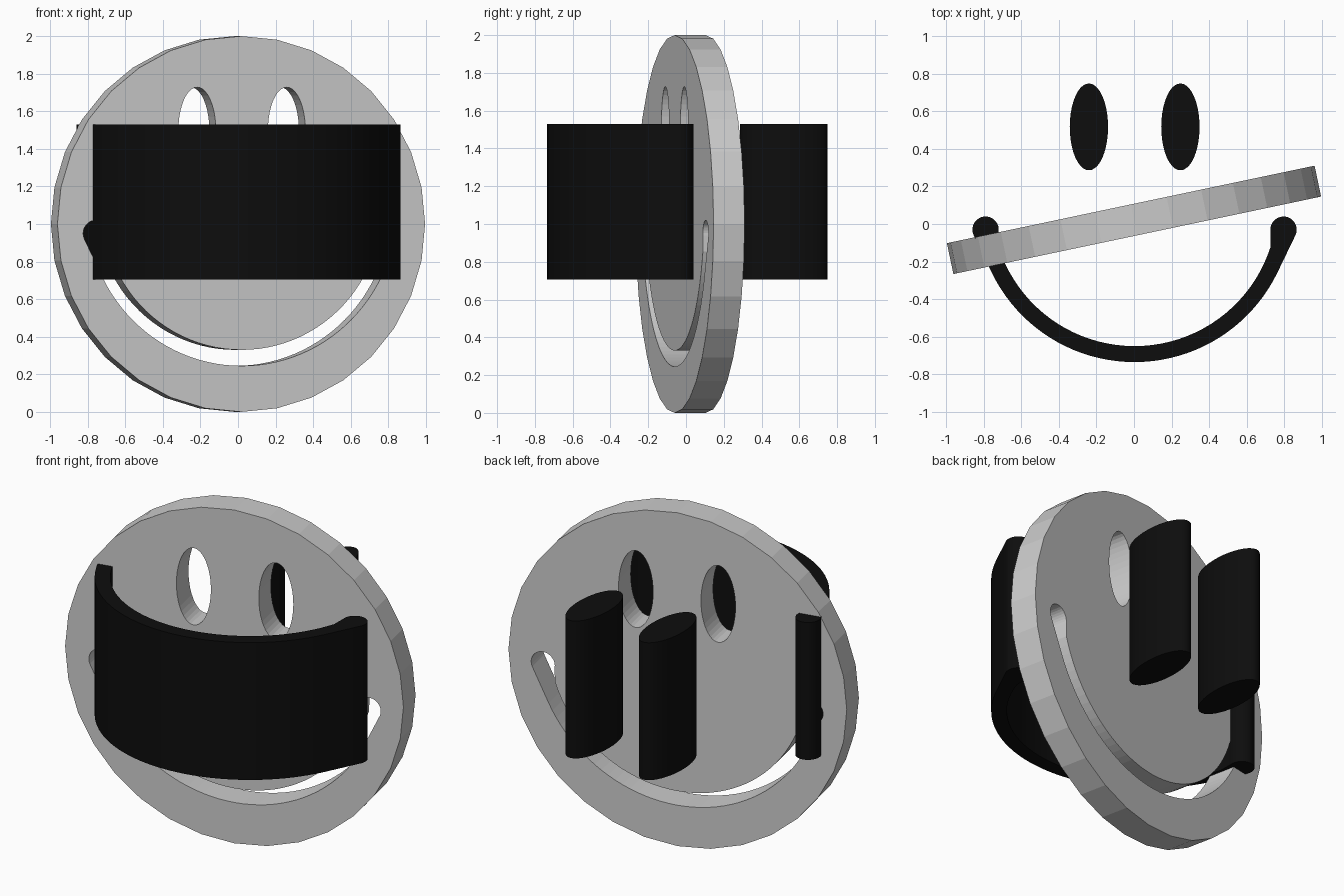
import bpy
import bmesh
from math import cos, sin, radians

if "Cube" in bpy.data.objects:
    bpy.data.objects.remove(bpy.data.objects["Cube"])


def arc(cx, cy, rx, ry, a0, a1, n):
    """n + 1 points along an elliptical arc, angles in degrees."""
    pts = []
    for i in range(n + 1):
        a = radians(a0 + (a1 - a0) * i / n)
        pts.append((cx + rx * cos(a), cy + ry * sin(a)))
    return pts


def ellipse(cx, cy, rx, ry, n):
    return arc(cx, cy, rx, ry, 90, 450, n)[:-1]


def shifted(pts, dx, dy):
    return [(x + dx, y + dy) for x, y in pts]


def extrude_outline(name, outlines, half_depth, loc, rot=(0, 0, 0), mat=None):
    """Fill closed outlines (inner ones become holes) and extrude them."""
    cu = bpy.data.curves.new(name + "_profile", 'CURVE')
    cu.dimensions = '2D'
    cu.fill_mode = 'BOTH'
    cu.extrude = half_depth
    for pts in outlines:
        s = cu.splines.new('POLY')
        s.points.add(len(pts) - 1)
        for p, (x, y) in zip(s.points, pts):
            p.co = (x, y, 0, 1)
        s.use_cyclic_u = True
    tmp = bpy.data.objects.new(name + "_tmp", cu)
    bpy.context.collection.objects.link(tmp)
    mesh = bpy.data.meshes.new_from_object(tmp)
    bpy.data.objects.remove(tmp)
    bm = bmesh.new()
    bm.from_mesh(mesh)
    bmesh.ops.remove_doubles(bm, verts=bm.verts, dist=1e-5)
    bmesh.ops.recalc_face_normals(bm, faces=bm.faces)
    for f in bm.faces:
        f.smooth = False
    bm.to_mesh(mesh)
    bm.free()
    mesh.name = name
    mesh.materials.clear()
    if mat:
        mesh.materials.append(mat)
    ob = bpy.data.objects.new(name, mesh)
    ob.location = loc
    ob.rotation_euler = rot
    bpy.context.collection.objects.link(ob)
    return ob


black = bpy.data.materials.new("black")
black.diffuse_color = (0.004, 0.004, 0.004, 1)
black.use_nodes = True
black.node_tree.nodes["Principled BSDF"].inputs["Base Color"].default_value = black.diffuse_color

# Shared profiles: two oval eyes and a smile with rounded, thicker ends
left_eye = ellipse(-0.24, 0.517, 0.102, 0.231, 40)
right_eye = ellipse(0.247, 0.517, 0.102, 0.231, 40)
right_tip = arc(0.793, -0.03, 0.07, 0.07, -25, 190, 18)
left_tip = [(-x, y) for x, y in reversed(right_tip)]
smile = (arc(0, 0.11, 0.845, 0.845, -154, -26, 40) + right_tip
         + arc(0, 0.11, 0.76, 0.76, -18, -162, 40) + left_tip)
smile = shifted(smile, 0.003, 0)

# Upright face disc, turned a little, with the features cut through
features = [shifted(p, 0, -0.02) for p in (left_eye, right_eye, smile)]
extrude_outline("face_disc", [ellipse(0, 0, 1, 1, 32)] + features, 0.084,
                (0, 0.022, 1), (radians(90), 0, radians(11.9)))

# Black features, extruded vertically
for name, pts in (("left_eye", left_eye), ("right_eye", right_eye),
                  ("mouth", smile)):
    ob = extrude_outline(name, [pts], 0.412, (0, 0, 1.117), mat=black)
    bpy.ops.object.select_all(action='DESELECT')
    ob.select_set(True)
    bpy.context.view_layer.objects.active = ob
    bpy.ops.object.shade_smooth_by_angle(angle=radians(30))
